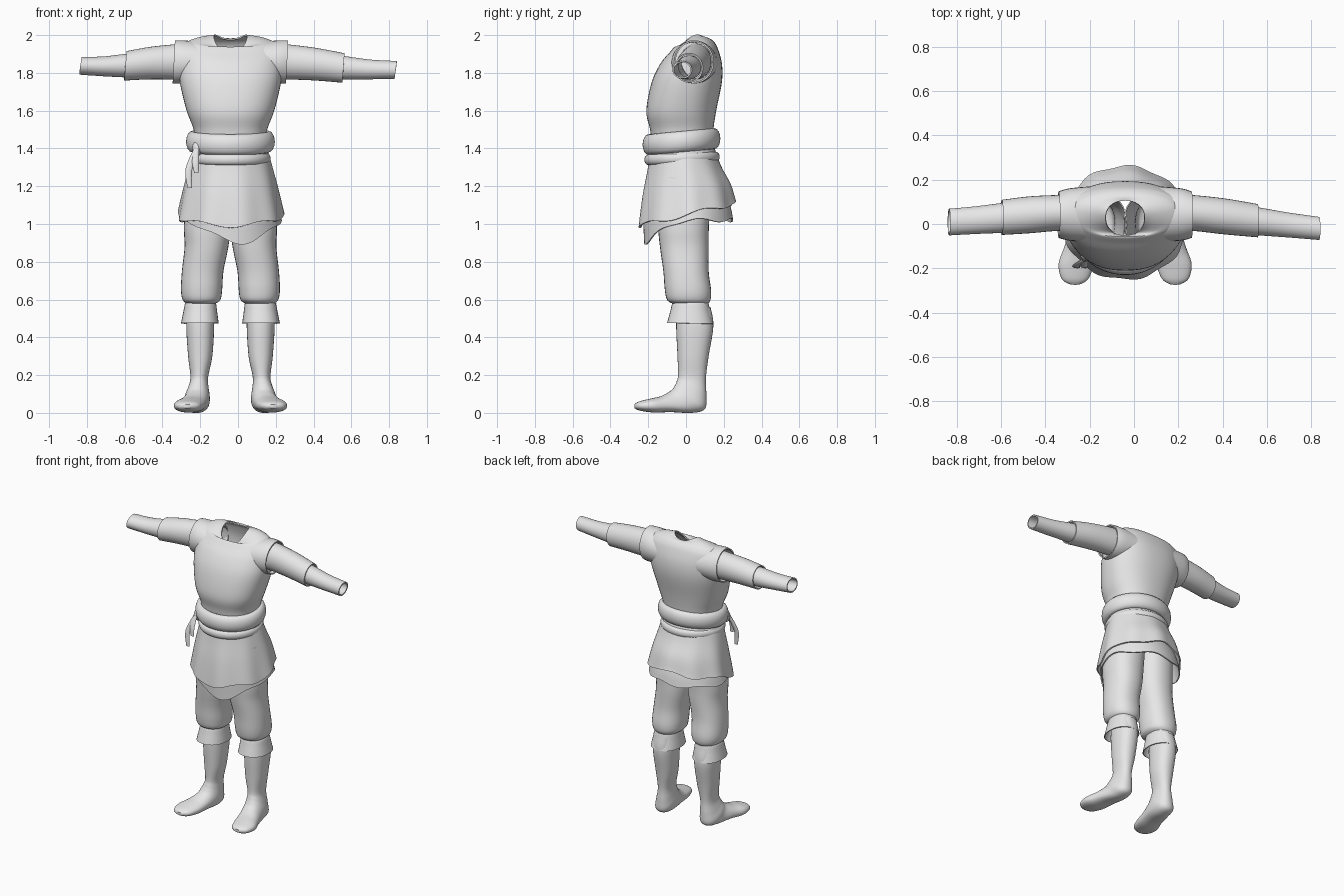
import bpy, bmesh
from math import sin, cos, pi, copysign
from mathutils import Vector

cube = bpy.data.objects.get("Cube")
if cube:
    bpy.data.objects.remove(cube, do_unlink=True)

MID = -0.04  # the plane of symmetry of the outfit

cloth = bpy.data.materials.new("plain_grey_cloth")
cloth.use_nodes = True
GREY = (0.8, 0.8, 0.8, 1)
cloth.diffuse_color = GREY
cloth.node_tree.nodes["Principled BSDF"].inputs["Base Color"].default_value = GREY


def upright(ring, side):
    """Ring given by sideways offset, half width, front point and back point."""
    u, width, front_y, front_z, back_y, back_z = ring
    front, back = Vector((0, front_y, front_z)), Vector((0, back_y, back_z))
    centre = (front + back) / 2 + Vector((MID + side * u, 0, 0))
    return centre, Vector((width, 0, 0)), (back - front) / 2


def sideways(ring, side):
    """Ring around an arm, given by offset, centre and two radii."""
    u, y, z, depth, height = ring
    return Vector((MID + side * u, y, z)), Vector((0, depth, 0)), Vector((0, 0, height))


def smooth_path(rings, steps):
    """Catmull-Rom interpolation of ring parameters."""
    result = []
    last = len(rings) - 1
    for i in range(last):
        a, b, c, d = (rings[max(0, min(last, i + k))] for k in (-1, 0, 1, 2))
        for s in range(steps):
            t = s / steps
            result.append([q + t / 2 * (r - p + t * (2 * p - 5 * q + 4 * r - w
                           + t * (3 * (q - r) + w - p)))
                           for p, q, r, w in zip(a, b, c, d)])
    return result + [list(rings[-1])]


def loft(name, rings, frame=upright, side=1, power=2.0, steps=5, segments=48,
         deform=None, thickness=0.008, cap=False):
    rings = smooth_path(rings, steps)
    bm = bmesh.new()
    loops = []
    for i, ring in enumerate(rings):
        t = i / (len(rings) - 1)
        centre, a, b = frame(ring, side)
        loop = []
        for k in range(segments):
            angle = 2 * pi * k / segments
            c, s = (copysign(abs(f) ** (2 / power), f) for f in (cos(angle), sin(angle)))
            point = centre + a * c + b * s
            if deform:
                point = deform(point, angle, t)
            loop.append(bm.verts.new(point))
        loops.append(loop)
    for lower, upper in zip(loops, loops[1:]):
        for k in range(segments):
            n = (k + 1) % segments
            bm.faces.new((lower[k], lower[n], upper[n], upper[k]))
    if cap:
        bm.faces.new(loops[-1])
    return finish(name, bm, thickness)


def finish(name, bm, thickness=0):
    bmesh.ops.remove_doubles(bm, verts=bm.verts, dist=0.0001)
    bmesh.ops.recalc_face_normals(bm, faces=bm.faces)
    mesh = bpy.data.meshes.new(name)
    bm.to_mesh(mesh)
    bm.free()
    mesh.materials.append(cloth)
    obj = bpy.data.objects.new(name, mesh)
    bpy.context.collection.objects.link(obj)
    bpy.ops.object.select_all(action='DESELECT')
    obj.select_set(True)
    bpy.context.view_layer.objects.active = obj
    if thickness:
        shell = obj.modifiers.new("cloth_thickness", 'SOLIDIFY')
        shell.thickness = thickness
        shell.offset = -1
        bpy.ops.object.modifier_apply(modifier=shell.name)
    bpy.ops.object.shade_smooth_by_angle(angle=0.7)
    return obj


def level(width, front, z, back):
    return (0, width, front, z, back, z)


# Tunic body, closing over the shoulders to the neck opening
def raise_shoulders(p, angle, t):
    p.z += 0.052 * max(0, (t - 0.7) / 0.3) * cos(angle) ** 2
    return p


loft("tunic_body", [
    level(.19, -.18, 1.42, .14), level(.195, -.19, 1.5, .145),
    level(.232, -.21, 1.6, .16), level(.268, -.182, 1.75, .19),
    level(.275, -.135, 1.85, .19),
    (0, .272, -.085, 1.91, .168, 1.93), (0, .235, -.06, 1.938, .148, 1.965),
    (0, .165, -.054, 1.925, .125, 1.982), (0, .088, -.05, 1.9, .105, 1.982),
], power=2.3, deform=raise_shoulders)


# Tunic skirt and the longer layer under it, with folds and uneven hems
def skirt_folds(p, angle, t):
    fold = 1 + 0.022 * t * sin(9 * angle + 1)
    p.x = MID + (p.x - MID) * fold
    p.y *= fold
    p.z += t * t * (0.058 * sin(angle) + 0.012 * sin(5 * angle))
    return p


def under_folds(p, angle, t):
    front = max(0, -sin(angle - 0.2))
    p.z += t * t * (0.01 * sin(6 * angle) - 0.12 * front ** 3 + 0.02)
    return p


loft("tunic_skirt", [
    level(.19, -.185, 1.42, .145), level(.222, -.203, 1.3, .185),
    level(.252, -.23, 1.18, .235), level(.28, -.25, 1.05, .262),
], deform=skirt_folds, segments=72)
loft("under_skirt", [
    level(.225, -.195, 1.22, .19), level(.258, -.225, 1.09, .235),
    level(.272, -.222, 1, .25),
], deform=under_folds, segments=72)


# Rolled sash in two turns, with a knot and hanging ends
def roll(name, width, front, front_z, back, back_z, thick, tall):
    rings = []
    for k in range(17):
        out, up = thick * cos(k * pi / 8), tall * sin(k * pi / 8)
        rings.append((0, width + out, front - out, front_z + up, back + out, back_z + up))
    loft(name, rings, steps=1, segments=64, thickness=0)


roll("sash_upper_roll", .203, -.198, 1.42, .15, 1.452, .032, .055)
roll("sash_lower_roll", .192, -.2, 1.34, .158, 1.355, .02, .028)

bm = bmesh.new()
bmesh.ops.create_uvsphere(bm, u_segments=16, v_segments=10, radius=0.04)
for v in bm.verts:
    v.co = Vector((v.co.x * .7, v.co.y * .8, v.co.z)) + Vector((-.215, -.135, 1.4))
finish("sash_knot", bm)
for name, drift, drop in (("sash_end_long", -.02, .2), ("sash_end_short", .015, .12)):
    loft(name, [
        (-.18, .014, -.17, 1.4, -.15, 1.4),
        (-.2 + drift, .018, -.195, 1.39 - drop / 2, -.18, 1.39 - drop / 2),
        (-.195 + drift, .012, -.2, 1.39 - drop, -.19, 1.39 - drop),
    ], segments=12, thickness=0, cap=True)

# Sleeves: the right arm is a little shorter and straighter than the left
SHOULDER = .3


def arm_rings(rings, side):
    if side > 0:
        return rings
    result = []
    for u, y, z, depth, height in rings:
        reach = max(0, u - SHOULDER)
        result.append((u - reach * .14, y + reach * .05, z + reach * .038,
                       depth + reach * .014, height))
    return result


arm_parts = {
    "armhole": [(.15, .045, 1.855, .125, .108), (.25, .043, 1.858, .118, .114),
                (.3, .042, 1.858, .105, .114)],
    "upper_sleeve": [(.2, .05, 1.86, .085, .098), (.3, .05, 1.858, .081, .093),
                     (.45, .034, 1.846, .081, .086), (.598, .015, 1.826, .075, .078)],
    "forearm_sleeve": [(.54, .017, 1.83, .064, .063), (.6, .012, 1.827, .063, .062),
                       (.74, -.005, 1.818, .056, .052), (.875, -.02, 1.816, .052, .047)],
}


def slant_cuff(p, angle, t):
    p.x += 0.006 * t * sin(angle)
    return p


# Trousers, boot cuffs and boots
leg_parts = {
    "trouser_leg": [
        (.11, .12, -.15, 1.25, .14, 1.25), (.122, .124, -.148, 1, .122, 1),
        (.127, .116, -.138, .88, .12, .88), (.147, .11, -.12, .75, .12, .75),
        (.153, .109, -.112, .65, .133, .65), (.153, .099, -.098, .595, .13, .6),
        (.156, .07, -.06, .575, .115, .575)],
    "boot_cuff": [
        (.156, .07, -.05, .575, .11, .575), (.158, .081, -.07, .583, .118, .583),
        (.16, .09, -.084, .535, .13, .53), (.162, .1, -.1, .477, .145, .472)],
    "boot": [
        (.157, .068, -.045, .56, .13, .56), (.16, .074, -.052, .46, .145, .46),
        (.16, .064, -.045, .3, .12, .3), (.165, .047, -.042, .2, .105, .18),
        (.17, .055, -.05, .165, .108, .09), (.175, .066, -.062, .14, .1, .02),
        (.18, .068, -.08, .118, .03, 0), (.2, .074, -.13, .09, -.08, .004),
        (.22, .08, -.19, .075, -.17, .002), (.226, .06, -.25, .06, -.245, .012),
        (.226, .02, -.274, .045, -.273, .025)],
}


def flat_sole(p, angle, t):
    p.z = max(p.z, 0)
    return p


for side, label in ((1, "left_"), (-1, "right_")):
    for part, rings in arm_parts.items():
        loft(label + part, arm_rings(rings, side), frame=sideways, side=side,
             segments=32, deform=slant_cuff)
    for part, rings in leg_parts.items():
        boot = part == "boot"
        loft(label + part, rings, side=side, segments=32, power=2.25,
             deform=flat_sole if boot else None, cap=boot,
             thickness=0 if boot else 0.006)
